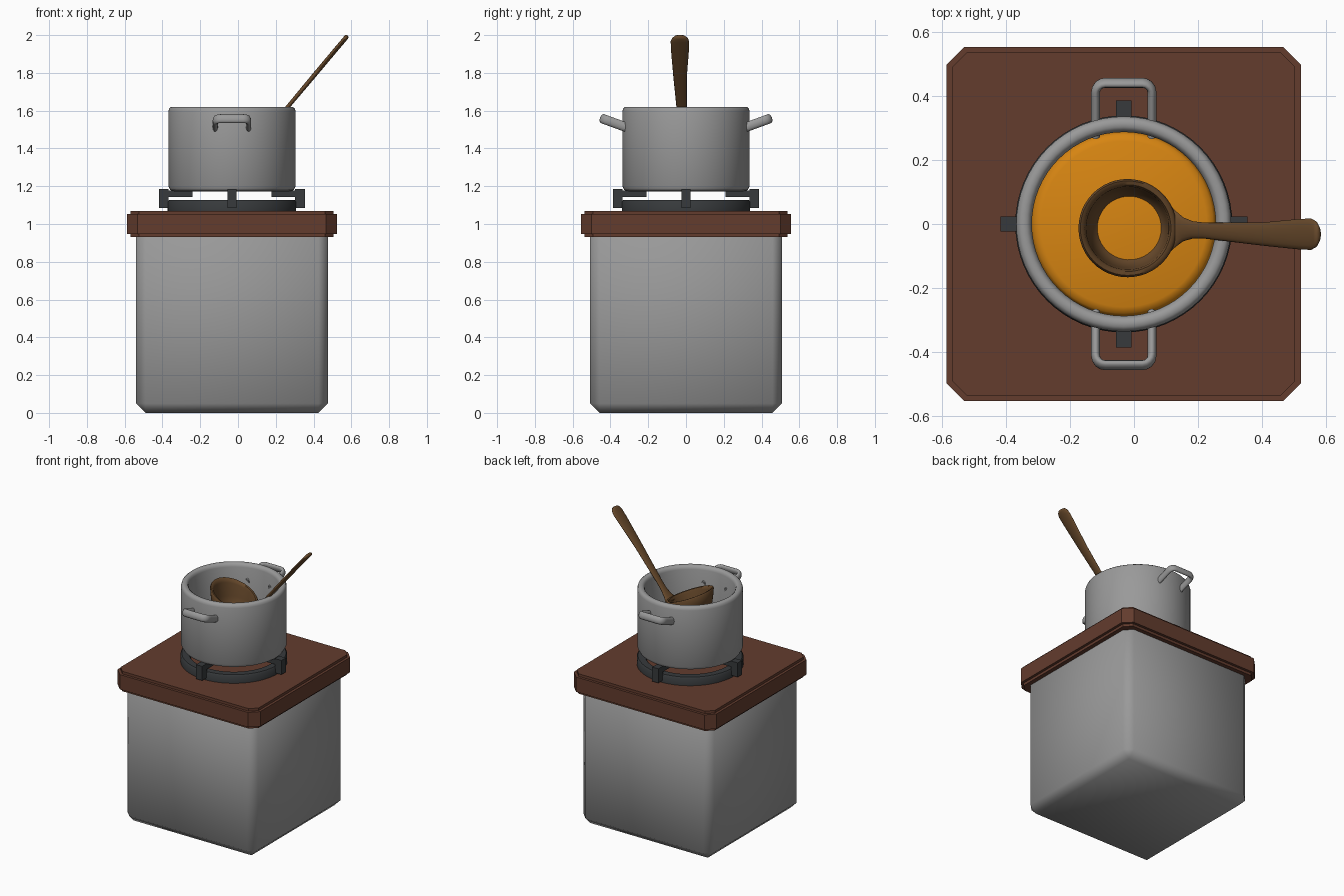
import bpy, bmesh
from math import sin, cos, pi, radians
from mathutils import Vector

if "Cube" in bpy.data.objects:
    bpy.data.objects.remove(bpy.data.objects["Cube"], do_unlink=True)

CX = -0.032  # shared axis of cabinet, burner and pot


def material(name, *rgb):
    m = bpy.data.materials.new(name)
    m.use_nodes = True
    color = (*rgb, 1)
    m.diffuse_color = color
    bsdf = next(n for n in m.node_tree.nodes if n.type == 'BSDF_PRINCIPLED')
    bsdf.inputs["Base Color"].default_value = color
    return m


STEEL = material("steel grey", 0.32, 0.32, 0.32)
WOOD = material("red brown wood", 0.125, 0.045, 0.027)
IRON = material("dark iron", 0.038, 0.042, 0.045)
SOUP = material("orange soup", 0.68, 0.235, 0.006)
LADLE = material("ladle wood", 0.135, 0.066, 0.024)


def finish(bm, name, mat, angle=40):
    bmesh.ops.recalc_face_normals(bm, faces=bm.faces)
    me = bpy.data.meshes.new(name)
    bm.to_mesh(me)
    bm.free()
    ob = bpy.data.objects.new(name, me)
    bpy.context.collection.objects.link(ob)
    me.materials.append(mat)
    bpy.ops.object.select_all(action='DESELECT')
    bpy.context.view_layer.objects.active = ob
    ob.select_set(True)
    if angle:
        bpy.ops.object.shade_smooth_by_angle(angle=radians(angle))
    return ob


def add_box(bm, lo, hi):
    verts = bmesh.ops.create_cube(bm, size=1)["verts"]
    lo, hi = Vector(lo), Vector(hi)
    for v in verts:
        v.co = (lo + hi) / 2 + v.co * (hi - lo)
    return verts


def loft(name, rings, mat, angle=40, loop=False):
    """Skin equal-length rings of points; cap the ends unless looped."""
    bm = bmesh.new()
    rows = [[bm.verts.new(p) for p in ring] for ring in rings]
    n = len(rows[0])
    pairs = list(zip(rows, rows[1:])) + ([(rows[-1], rows[0])] if loop else [])
    for a, b in pairs:
        for i in range(n):
            j = (i + 1) % n
            bm.faces.new((a[i], a[j], b[j], b[i]))
    if not loop:
        bm.faces.new(rows[0])
        bm.faces.new(rows[-1])
    return finish(bm, name, mat, angle)


def lathe(name, profile, mat, center=(CX, 0), shear=0, loop=False, n=64, angle=40):
    """Turn (radius, height) points; shear tips heights down toward +x."""
    rings = []
    for r, z, *tip in profile:
        k = shear * (tip[0] if tip else 0)
        rings.append([(center[0] + r * cos(t), center[1] + r * sin(t), z - k * r * cos(t))
                      for t in (2 * pi * i / n for i in range(n))])
    return loft(name, rings, mat, angle, loop)


# Cabinet with chamfered edges
bm = bmesh.new()
add_box(bm, (CX - 0.508, -0.508, 0), (CX + 0.508, 0.508, 0.98))
bmesh.ops.bevel(bm, geom=bm.edges[:], offset=0.05, segments=1, affect='EDGES')
finish(bm, "cabinet", STEEL, 80)

# Countertop with cut corners and softened rims
bm = bmesh.new()
add_box(bm, (CX - 0.555, -0.555, 0.93), (CX + 0.555, 0.555, 1.07))
upright = [e for e in bm.edges if abs(e.verts[0].co.z - e.verts[1].co.z) > 0.1]
bmesh.ops.bevel(bm, geom=upright, offset=0.056, segments=1, affect='EDGES')
rims = [e for e in bm.edges if abs(e.verts[0].co.z - e.verts[1].co.z) < 0.01]
bmesh.ops.bevel(bm, geom=rims, offset=0.018, segments=2, affect='EDGES')
finish(bm, "countertop", WOOD, 40)

# Burner ring and its four pot supports
lathe("burner_ring", [(0.28, 1.065), (0.34, 1.065), (0.34, 1.117), (0.332, 1.127),
                      (0.288, 1.127), (0.28, 1.117)], IRON, loop=True)
bm = bmesh.new()
for k in range(4):
    verts = add_box(bm, (0.335, -0.024, 1.085), (0.387, 0.024, 1.185))
    verts += add_box(bm, (0.21, -0.022, 1.143), (0.337, 0.022, 1.178))
    for v in verts:
        x, y, z = v.co
        a = k * pi / 2
        v.co = (CX + x * cos(a) - y * sin(a), x * sin(a) + y * cos(a), z)
finish(bm, "pot_supports", IRON, 0)

# Pot body and soup
lathe("pot", [(0.001, 1.172), (0.305, 1.172), (0.327, 1.18), (0.337, 1.2), (0.337, 1.597),
              (0.332, 1.612), (0.322, 1.62), (0.304, 1.62), (0.294, 1.612), (0.288, 1.597),
              (0.288, 1.23), (0.27, 1.21), (0.001, 1.21)], STEEL)
lathe("soup", [(0.001, 1.3), (0.286, 1.3), (0.289, 1.355), (0.28, 1.37), (0.26, 1.378),
               (0.001, 1.382)], SOUP)

# Two pot handles: rounded U-shaped bars, tilted upward
for side, label in ((-1, "front"), (1, "back")):
    right = [(0.088, 0.0), (0.088, 0.13)]
    right += [(0.058 + 0.03 * cos(t), 0.148 + 0.03 * sin(t))
              for t in (pi / 8 * i for i in range(5))]
    path = right + [(-x, y) for x, y in reversed(right)]
    rings = []
    for i, p in enumerate(path):
        a, b = Vector(path[max(i - 1, 0)]), Vector(path[min(i + 1, len(path) - 1)])
        d = (b - a).normalized()
        ring = []
        for t in (2 * pi * k / 12 for k in range(12)):
            u, w = 0.014 * cos(t), 0.025 * sin(t)
            x, y = p[0] - d.y * u, p[1] + d.x * u
            tilt = radians(20)
            ring.append((CX + x, side * (0.275 + y * cos(tilt) - w * sin(tilt)),
                         1.497 + y * sin(tilt) + w * cos(tilt)))
        rings.append(ring)
    loft(label + "_pot_handle", rings, STEEL, 60)

# Ladle bowl: rim dips toward the handle, third value is the share of the dip
lathe("ladle_bowl", [(0.001, 1.335), (0.07, 1.342), (0.115, 1.375, 0.1), (0.138, 1.43, 0.35),
                     (0.15, 1.5, 0.75), (0.154, 1.54, 1), (0.148, 1.55, 1), (0.136, 1.548, 1),
                     (0.13, 1.53, 0.95), (0.124, 1.46, 0.5), (0.106, 1.385, 0.1),
                     (0.065, 1.357), (0.001, 1.352)],
      LADLE, center=(-0.02, -0.013), shear=0.42, n=48, angle=60)

# Ladle handle: flat oval sections given as x, z, half width
stations = [(0.112, 1.463, 0.075), (0.132, 1.472, 0.055), (0.155, 1.492, 0.037),
            (0.185, 1.526, 0.027), (0.22, 1.568, 0.025), (0.4, 1.783, 0.036),
            (0.52, 1.926, 0.048), (0.555, 1.967, 0.049), (0.57, 1.985, 0.041),
            (0.577, 1.995, 0.026), (0.579, 1.998, 0.008)]
rings = []
for i, (x, z, w) in enumerate(stations):
    a, b = stations[max(i - 1, 0)], stations[min(i + 1, len(stations) - 1)]
    d = Vector((b[0] - a[0], b[1] - a[1])).normalized()
    h = min(0.012, w * 0.4)
    y = -0.014 - 0.018 * min(1, (x - 0.11) / 0.3)
    rings.append([(x - d.y * h * sin(t), y + w * cos(t), z + d.x * h * sin(t))
                  for t in (2 * pi * k / 16 for k in range(16))])
loft("ladle_handle", rings, LADLE, 60)
